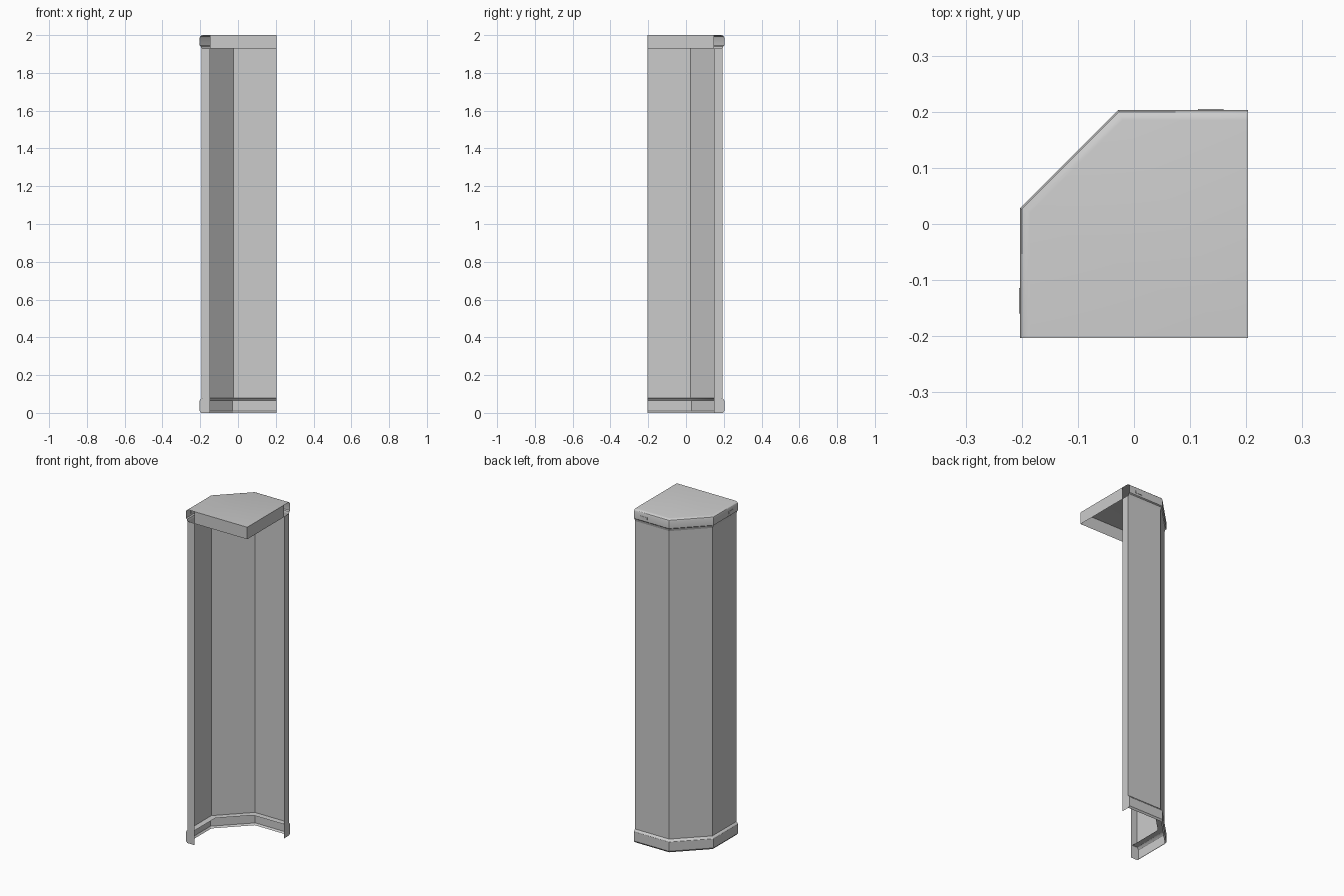
import bpy, bmesh
from mathutils import Vector

if "Cube" in bpy.data.objects:
    bpy.data.objects.remove(bpy.data.objects["Cube"])

# Outer plan of the corner unit, with the inward direction at each point
R = 0.203
PLAN = [((-R, -R), (1, 0)), ((-R, 0.028), (1, -0.414)),
        ((-0.028, R), (0.414, -1)), ((R, R), (0, -1))]
FLANGE = 0.055


def at(i, inset, z):
    (x, y), (dx, dy) = PLAN[i]
    return Vector((x + dx * inset, y + dy * inset, z))


def finish(name, bm, angle=0.5):
    bmesh.ops.remove_doubles(bm, verts=bm.verts, dist=0.0002)
    bmesh.ops.recalc_face_normals(bm, faces=bm.faces)
    mesh = bpy.data.meshes.new(name)
    bm.to_mesh(mesh)
    bm.free()
    obj = bpy.data.objects.new(name, mesh)
    bpy.context.collection.objects.link(obj)
    bpy.ops.object.select_all(action='DESELECT')
    obj.select_set(True)
    bpy.context.view_layer.objects.active = obj
    bpy.ops.object.shade_smooth_by_angle(angle=angle)
    return obj


def sweep(bm, profile, flange=False):
    """Carry an open (inset, z) profile along the plan; optionally fold the ends inward."""
    rows = [[bm.verts.new(at(i, d, z)) for d, z in profile] for i in range(4)]
    for a, b in zip(rows, rows[1:]):
        for k in range(len(profile) - 1):
            bm.faces.new((a[k], a[k + 1], b[k + 1], b[k]))
    if flange:
        for i in (0, 3):
            tip = [bm.verts.new(at(i, FLANGE, z)) for d, z in profile]
            for k in range(len(profile) - 1):
                bm.faces.new((rows[i][k], tip[k], tip[k + 1], rows[i][k + 1]))
    return rows


# Tall thin wall panel with folded ends
bm = bmesh.new()
sweep(bm, [(0.010, 0.078), (0.010, 1.93)], True)
finish("wall_panel", bm)

# Base moulding with softened outer edges
bm = bmesh.new()
sweep(bm, [(0.008, 0.0), (0.0, 0.01), (0.0, 0.065), (0.006, 0.074), (0.012, 0.078)], True)
finish("base_moulding", bm)

# Narrow ledge inside the foot of the wall
bm = bmesh.new()
sweep(bm, [(0.010, 0.078), (0.045, 0.078)])
finish("base_ledge", bm)

# Top cap: open rounded trim, ceiling and two straight skirts
bm = bmesh.new()
TRIM = [(0.010, 1.925), (0.006, 1.94), (0.0, 1.945), (0.0, 1.985),
        (0.003, 1.993), (0.009, 1.998), (0.018, 2.0)]
rows = sweep(bm, TRIM)
corner = bm.verts.new((R, -R, 2.0))
bm.faces.new([r[-1] for r in rows] + [corner])
low = bm.verts.new((R, -R, 1.928))
for i in (0, 3):
    top = bm.verts.new(at(i, FLANGE, 2.0))
    bottom = bm.verts.new(at(i, FLANGE, 1.928))
    bm.faces.new((top, bottom, low, corner))
finish("top_cap", bm)

# Small raised tabs on the two straight sides of the cap
for name, loc, size in (("left_tab", (-R, -0.137, 1.965), (0.004, 0.045, 0.015)),
                        ("back_tab", (0.137, R, 1.965), (0.045, 0.004, 0.015))):
    bm = bmesh.new()
    bmesh.ops.create_cube(bm, size=1)
    bmesh.ops.scale(bm, vec=size, verts=bm.verts)
    bmesh.ops.translate(bm, vec=loc, verts=bm.verts)
    finish(name, bm)
